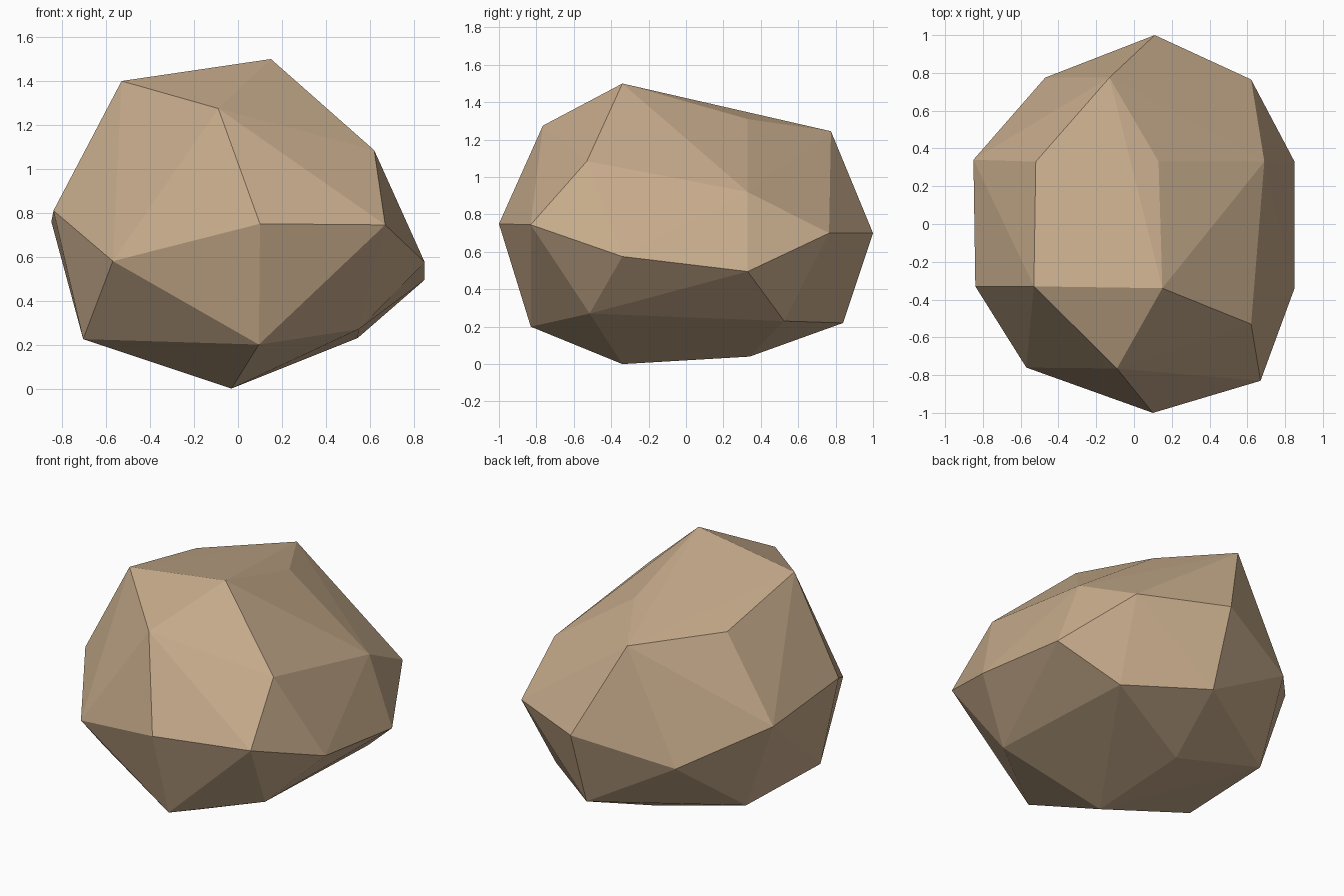
import bpy, bmesh

# Stone colour
stone = bpy.data.materials.new("sandy stone")
stone.diffuse_color = (0.57, 0.41, 0.26, 1.0)

# Corner points of the boulder, ring by ring from front to back
front_tip = [(0.10, -1.0, 0.75)]
front_ring = [(-0.09, -0.765, 1.275), (-0.57, -0.76, 0.58),
              (0.095, -0.83, 0.20), (0.67, -0.83, 0.745)]
front_shoulder = [(0.62, -0.53, 1.085), (0.55, -0.515, 0.27)]
front_belt = [(0.15, -0.34, 1.50), (-0.53, -0.33, 1.40), (-0.84, -0.33, 0.81),
              (-0.705, -0.34, 0.225), (-0.03, -0.34, 0.0), (0.85, -0.34, 0.575)]
back_belt = [(0.13, 0.33, 1.31), (-0.52, 0.33, 1.27), (-0.85, 0.34, 0.76),
             (-0.66, 0.34, 0.21), (-0.03, 0.34, 0.04), (0.85, 0.33, 0.495),
             (0.69, 0.33, 0.92)]
back_shoulder = [(0.545, 0.525, 0.23)]
back_ring = [(-0.13, 0.775, 1.245), (-0.47, 0.775, 0.555),
             (0.11, 0.84, 0.22), (0.62, 0.765, 0.70)]
back_tip = [(0.11, 1.0, 0.70)]

# Wrap the points in a faceted skin
bm = bmesh.new()
for ring in (front_tip, front_ring, front_shoulder, front_belt,
             back_belt, back_shoulder, back_ring, back_tip):
    for p in ring:
        bm.verts.new(p)
bmesh.ops.convex_hull(bm, input=bm.verts[:])
bmesh.ops.recalc_face_normals(bm, faces=bm.faces[:])

mesh = bpy.data.meshes.new("boulder")
bm.to_mesh(mesh)
bm.free()
mesh.materials.append(stone)
boulder = bpy.data.objects.new("boulder", mesh)
bpy.context.collection.objects.link(boulder)
